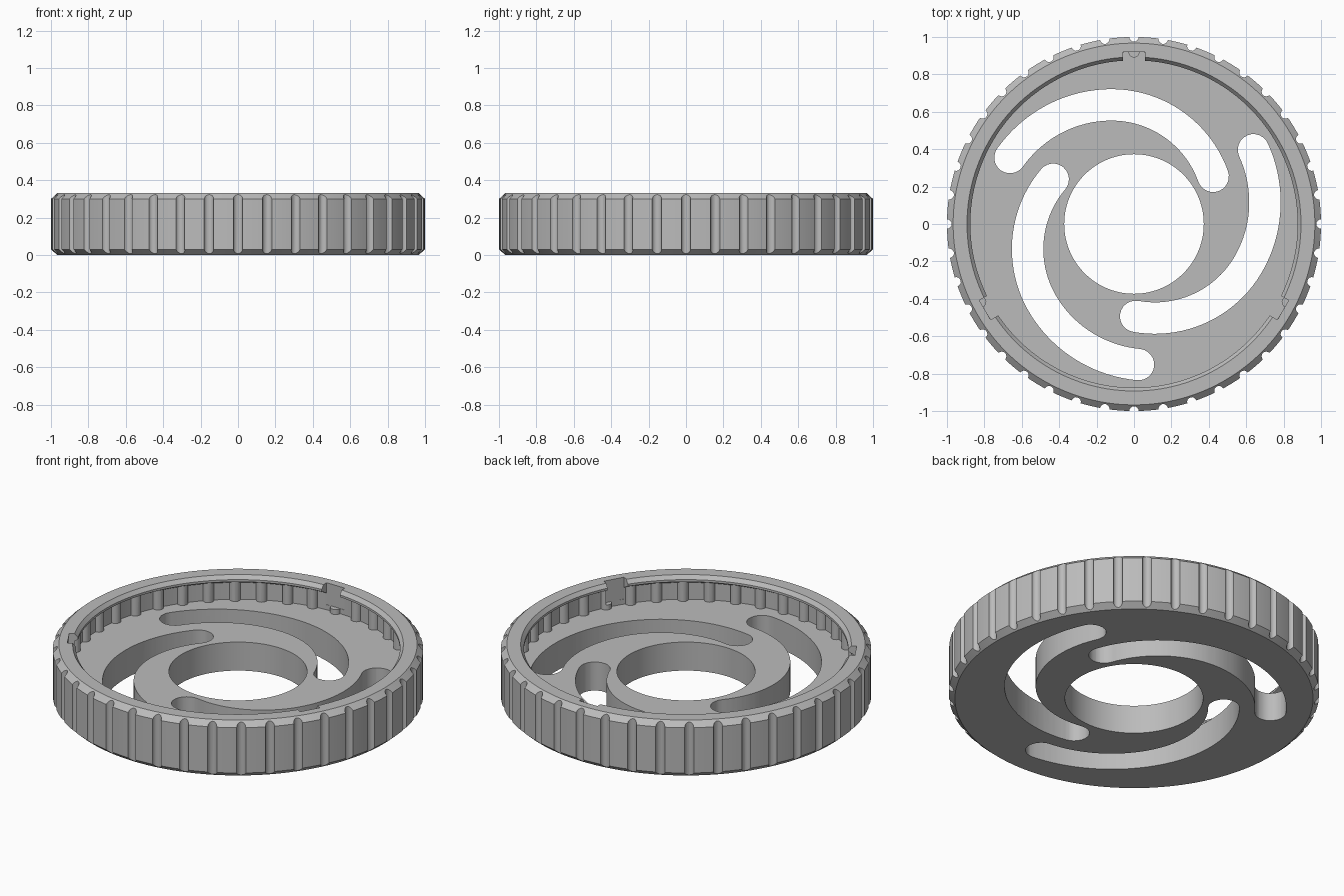
import bpy, bmesh, math
from mathutils import Matrix, Vector

if "Cube" in bpy.data.objects:
    bpy.data.objects.remove(bpy.data.objects["Cube"], do_unlink=True)

COUNT = 40          # grip grooves around the rim
FLOOR, TOP = 0.17, 0.33

grey = bpy.data.materials.new("plain_grey")
grey.use_nodes = True
colour = (0.5, 0.5, 0.5, 1)
grey.diffuse_color = colour
grey.node_tree.nodes["Principled BSDF"].inputs["Base Color"].default_value = colour


def make_object(name, bm):
    bmesh.ops.recalc_face_normals(bm, faces=bm.faces)
    mesh = bpy.data.meshes.new(name)
    bm.to_mesh(mesh)
    bm.free()
    mesh.materials.append(grey)
    obj = bpy.data.objects.new(name, mesh)
    bpy.context.collection.objects.link(obj)
    return obj


def lathe(name, profile, segments):
    bm = bmesh.new()
    rings = []
    for i in range(segments):
        a = math.tau * i / segments
        rings.append([bm.verts.new((r * math.cos(a), r * math.sin(a), z)) for r, z in profile])
    n = len(profile)
    for i in range(segments):
        a, b = rings[i], rings[(i + 1) % segments]
        for j in range(n):
            k = (j + 1) % n
            bm.faces.new((a[j], b[j], b[k], a[k]))
    return make_object(name, bm)


def rods(name, ring_radius, rod_radius, z0, z1):
    # upright rods spaced evenly on a circle
    bm = bmesh.new()
    for i in range(COUNT):
        spin = Matrix.Rotation(math.tau * i / COUNT, 4, "Z")
        place = spin @ Matrix.Translation((ring_radius, 0, (z0 + z1) / 2))
        bmesh.ops.create_cone(bm, cap_ends=True, segments=16, radius1=rod_radius,
                              radius2=rod_radius, depth=z1 - z0, matrix=place)
    return make_object(name, bm)


def slot_outline():
    # rounded slot swept along a gently widening arc
    centre, half, steps = Vector((-0.12, 0.06)), 0.084, 40
    start, end = math.radians(19.7), math.radians(151.5)
    path = []
    for i in range(steps + 1):
        a = start + (end - start) * i / steps
        grow = max(0, (a - math.pi / 2) / (end - math.pi / 2))
        r = 0.577 + 0.041 * grow ** 2
        path.append(centre + r * Vector((math.cos(a), math.sin(a))))
    normals = []
    for i in range(steps + 1):
        t = (path[min(i + 1, steps)] - path[max(i - 1, 0)]).normalized()
        normals.append(Vector((t.y, -t.x)))

    def cap(point, normal):
        first = math.atan2(normal.y, normal.x)
        return [point + half * Vector((math.cos(first + math.pi * k / 12),
                                       math.sin(first + math.pi * k / 12)))
                for k in range(1, 12)]

    outer = [p + n * half for p, n in zip(path, normals)]
    inner = [p - n * half for p, n in zip(path, normals)]
    return outer + cap(path[-1], normals[-1]) + inner[::-1] + cap(path[0], -normals[0])


def slots(name):
    bm = bmesh.new()
    outline = slot_outline()
    for i in range(3):
        spin = Matrix.Rotation(math.tau * i / 3, 4, "Z")
        face = bm.faces.new([bm.verts.new(spin @ Vector((p.x, p.y, -0.1))) for p in outline])
        top = bmesh.ops.extrude_face_region(bm, geom=[face])["geom"]
        bmesh.ops.translate(bm, vec=(0, 0, 0.4),
                            verts=[v for v in top if isinstance(v, bmesh.types.BMVert)])
    return make_object(name, bm)


def notches(name):
    bm = bmesh.new()
    for i in range(3):
        spin = Matrix.Rotation(math.tau * i / 3, 4, "Z")
        place = spin @ Matrix.Translation((0, 0.86, 0.3)) @ Matrix.Diagonal((0.12, 0.12, 0.2, 1))
        bmesh.ops.create_cube(bm, size=1, matrix=place)
    return make_object(name, bm)


# Body: pierced floor, chamfered rim and snap lip
body = lathe("wheel_body", [
    (0.373, 0), (0.967, 0), (1, 0.03), (1, 0.3), (0.967, TOP), (0.893, TOP),
    (0.875, 0.308), (0.875, 0.295), (0.92, 0.27), (0.92, FLOOR), (0.373, FLOOR)], 160)

# Inner ribs joined on, then grooves, slots and lip notches cut away
tools = [(rods("inner_ribs", 0.92, 0.03, 0.15, 0.3), "UNION"),
         (rods("groove_cutter", 1.0, 0.025, -0.1, 0.5), "DIFFERENCE"),
         (slots("slot_cutter"), "DIFFERENCE"),
         (notches("notch_cutter"), "DIFFERENCE")]
for tool, operation in tools:
    tool.hide_render = True
    mod = body.modifiers.new(tool.name, "BOOLEAN")
    mod.operation = operation
    mod.solver = "EXACT"
    mod.object = tool

bpy.context.view_layer.update()
graph = bpy.context.evaluated_depsgraph_get()
final = bpy.data.meshes.new_from_object(body.evaluated_get(graph))
body.modifiers.clear()
body.data = final
for tool, operation in tools:
    bpy.data.objects.remove(tool, do_unlink=True)

bpy.ops.object.select_all(action="DESELECT")
body.select_set(True)
bpy.context.view_layer.objects.active = body
bpy.ops.object.shade_smooth_by_angle(angle=math.radians(25))
